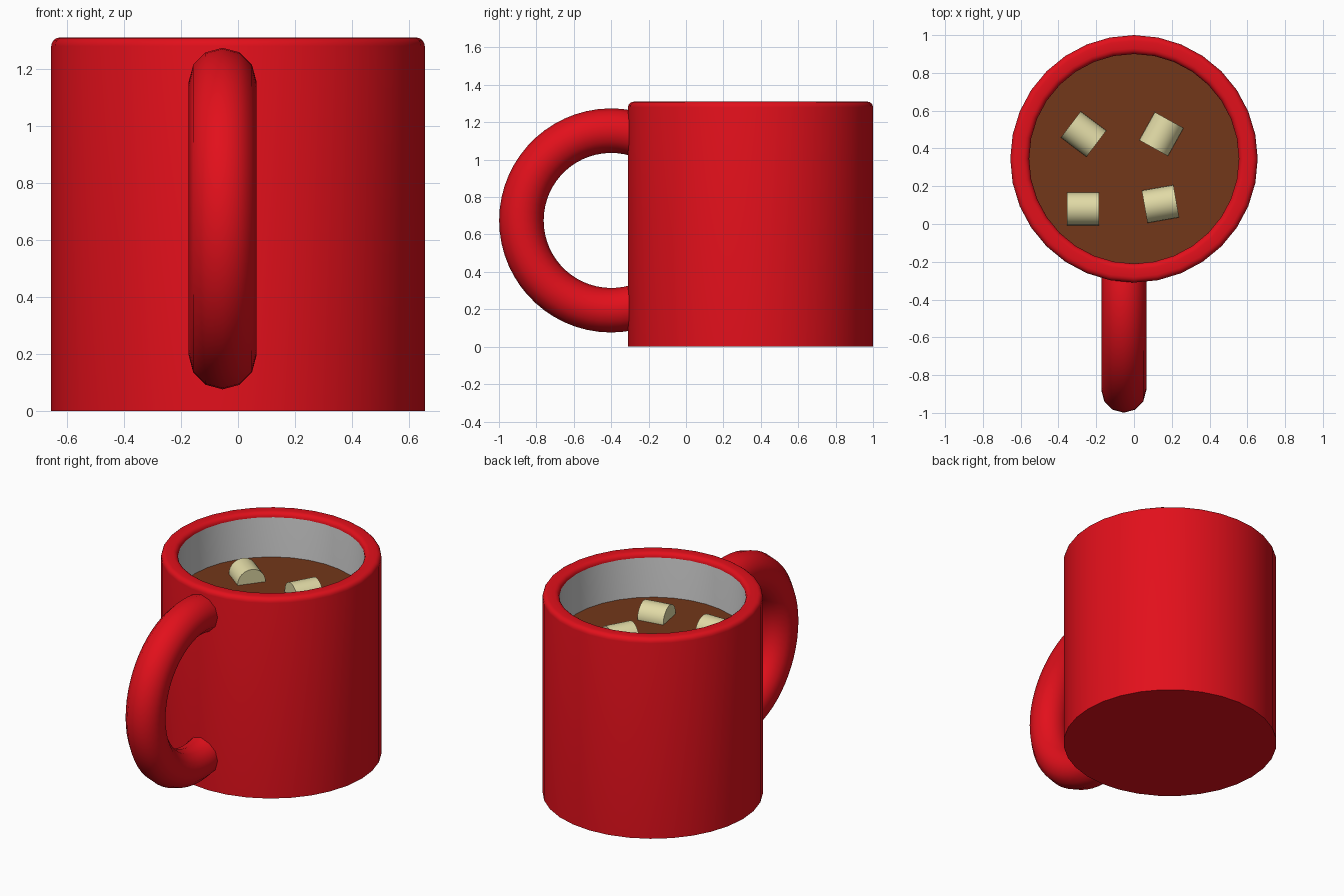
import bpy, bmesh
from math import sin, cos, pi, radians
from mathutils import Matrix, Vector

if "Cube" in bpy.data.objects:
    bpy.data.objects.remove(bpy.data.objects["Cube"])

CENTRE = Vector((0, 0.345, 0))   # mug axis
R_OUT, R_IN, HEIGHT, LEVEL = 0.655, 0.555, 1.31, 1.02
SIDES = 32


def material(name, rgb):
    m = bpy.data.materials.new(name)
    m.diffuse_color = (*rgb, 1)
    m.use_nodes = True
    m.node_tree.nodes["Principled BSDF"].inputs["Base Color"].default_value = m.diffuse_color
    return m


red = material("red_glaze", (0.76, 0.005, 0.011))
grey = material("grey_lining", (0.58, 0.58, 0.58))
brown = material("cocoa", (0.17, 0.038, 0.010))
cream = material("cream", (0.75, 0.70, 0.38))


def finish(bm, name, *mats):
    bmesh.ops.recalc_face_normals(bm, faces=bm.faces)
    me = bpy.data.meshes.new(name)
    bm.to_mesh(me)
    bm.free()
    for m in mats:
        me.materials.append(m)
    ob = bpy.data.objects.new(name, me)
    bpy.context.collection.objects.link(ob)
    bpy.ops.object.select_all(action='DESELECT')
    ob.select_set(True)
    bpy.context.view_layer.objects.active = ob
    bpy.ops.object.shade_smooth_by_angle(angle=radians(35))
    return ob


def skin(bm, rings):
    """Join successive closed rings with quads and cap both ends."""
    loops = [[bm.verts.new(p) for p in ring] for ring in rings]
    n = len(loops[0])
    for a, b in zip(loops, loops[1:]):
        for i in range(n):
            j = (i + 1) % n
            bm.faces.new((a[i], a[j], b[j], b[i]))
    bm.faces.new(loops[0])
    bm.faces.new(loops[-1])


# Mug body: lathed profile with a rounded rim, grey inside
B = 0.03
arc = [i * pi / 8 for i in range(5)]
profile = [(R_OUT, 0)]
profile += [(R_OUT - B + B * cos(a), HEIGHT - B + B * sin(a)) for a in arc]
profile += [(R_IN + B - B * sin(a), HEIGHT - B + B * cos(a)) for a in arc]
profile += [(R_IN, 0.1)]
bm = bmesh.new()
skin(bm, [[CENTRE + Vector((r * cos(2 * pi * i / SIDES), r * sin(2 * pi * i / SIDES), z))
           for i in range(SIDES)] for r, z in profile])
for f in bm.faces:
    c = f.calc_center_median()
    inside = (c - CENTRE).xy.length < R_IN + 0.001
    if inside and 0.05 < c.z < 1.2:
        f.material_index = 1
finish(bm, "mug_body", red, grey)

# Handle: partial torus whose ends sink into the mug wall
MAJOR, MINOR, STEPS, SECTION = 0.48, 0.119, 36, 12
hub = Vector((-0.054, -0.40, 0.675))
start, end = radians(73), radians(287)
rings = []
for s in range(STEPS + 1):
    t = start + (end - start) * s / STEPS
    ring = []
    for k in range(SECTION):
        p = 2 * pi * k / SECTION
        r = MAJOR + MINOR * cos(p)
        ring.append(hub + Vector((MINOR * sin(p), r * cos(t), r * sin(t))))
    rings.append(ring)
bm = bmesh.new()
skin(bm, rings)
finish(bm, "handle", red)

# Drink surface
bm = bmesh.new()
bmesh.ops.create_circle(bm, cap_ends=True, segments=SIDES, radius=R_IN,
                        matrix=Matrix.Translation(CENTRE + Vector((0, 0, LEVEL))))
ob = finish(bm, "drink", brown)
if ob.data.polygons[0].normal.z < 0:
    ob.data.flip_normals()

# Marshmallows: short cylinders lying half sunk in the drink
for i, (x, y, turn) in enumerate([(-0.267, 0.476, -37), (0.145, 0.476, 61),
                                  (-0.27, 0.08, 0), (0.14, 0.106, 10)]):
    bm = bmesh.new()
    bmesh.ops.create_cone(bm, cap_ends=True, segments=32, radius1=0.087, radius2=0.087,
                          depth=0.17,
                          matrix=Matrix.Translation((x, y, LEVEL + 0.005))
                          @ Matrix.Rotation(radians(turn), 4, 'Z')
                          @ Matrix.Rotation(pi / 2, 4, 'Y'))
    finish(bm, f"marshmallow_{i + 1}", cream)
